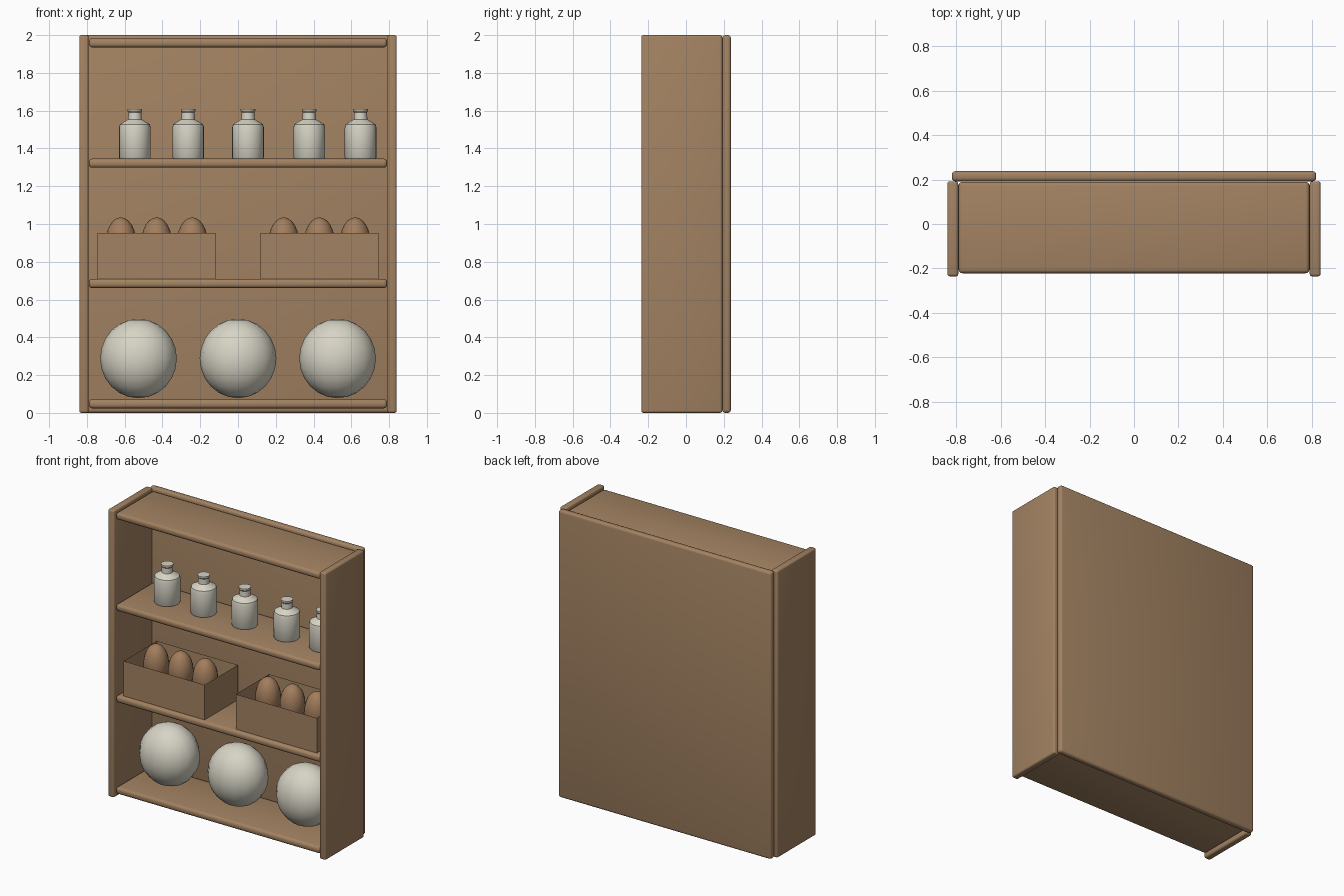
import bpy
import bmesh
import math

cube = bpy.data.objects.get("Cube")
if cube:
    bpy.data.objects.remove(cube, do_unlink=True)


def material(name, color):
    m = bpy.data.materials.new(name)
    m.use_nodes = True
    m.diffuse_color = (*color, 1)
    m.node_tree.nodes["Principled BSDF"].inputs["Base Color"].default_value = (*color, 1)
    return m


WOOD = material("warm wood", (0.365, 0.225, 0.122))
EGG = material("brown eggshell", (0.365, 0.205, 0.108))
CERAMIC = material("off white ceramic", (0.68, 0.66, 0.56))


def finish(name, bm, mat, angle=None):
    bmesh.ops.recalc_face_normals(bm, faces=bm.faces)
    mesh = bpy.data.meshes.new(name)
    bm.to_mesh(mesh)
    bm.free()
    mesh.materials.append(mat)
    obj = bpy.data.objects.new(name, mesh)
    bpy.context.collection.objects.link(obj)
    if angle:
        bpy.ops.object.select_all(action='DESELECT')
        obj.select_set(True)
        bpy.context.view_layer.objects.active = obj
        bpy.ops.object.shade_smooth_by_angle(angle=math.radians(angle))
    return obj


def box_mesh(x, y, z):
    """Box from (low, high) ranges on each axis."""
    bm = bmesh.new()
    bmesh.ops.create_cube(bm, size=1)
    for v in bm.verts:
        v.co = [r[0] if c < 0 else r[1] for c, r in zip(v.co, (x, y, z))]
    return bm


def board(name, x, y, z, round_edge):
    bm = box_mesh(x, y, z)
    bmesh.ops.bevel(bm, geom=bm.edges[:], offset=round_edge, segments=3,
                    profile=0.5, affect='EDGES')
    return finish(name, bm, WOOD, 40)


def ball(name, center, radii, mat):
    bm = bmesh.new()
    bmesh.ops.create_uvsphere(bm, u_segments=16, v_segments=12, radius=1)
    for v in bm.verts:
        v.co = [c + r * p for c, r, p in zip(center, radii, v.co)]
    return finish(name, bm, mat, 60)


def lathe(name, x, y, z, profile, mat):
    bm = bmesh.new()
    verts = [bm.verts.new((x + r, y, z + h)) for r, h in profile]
    edges = [bm.edges.new(pair) for pair in zip(verts, verts[1:])]
    bmesh.ops.spin(bm, geom=verts + edges, cent=(x, y, 0), axis=(0, 0, 1),
                   angle=math.tau, steps=24)
    bmesh.ops.remove_doubles(bm, verts=bm.verts, dist=0.0005)
    return finish(name, bm, mat, 35)


def crate(name, x, y, z, wall):
    """Open-topped box with thin walls."""
    bm = box_mesh(x, y, z)
    top = max(bm.faces, key=lambda f: f.calc_center_median().z)
    bmesh.ops.inset_region(bm, faces=[top], thickness=wall)
    for v in top.verts:
        v.co.z = z[0] + wall
    return finish(name, bm, WOOD)


# Cabinet carcass
board("back_panel", (-0.82, 0.82), (0.192, 0.238), (0, 2), 0.016)
for side, sign in (("left", 1), ("right", -1)):
    xs = sorted((sign * 0.791, sign * 0.84))
    board(side + "_side_panel", xs, (-0.236, 0.192), (0, 2), 0.012)
for name, z in (("bottom_shelf", 0.024), ("lower_shelf", 0.661),
                ("upper_shelf", 1.298), ("top_shelf", 1.935)):
    board(name, (-0.79, 0.79), (-0.222, 0.19), (z, z + 0.048), 0.018)

# Rounded vessels on the bottom shelf
for i, x in enumerate((-0.527, 0, 0.527)):
    ball(f"round_vessel_{i + 1}", (x, 0, 0.288), (0.203, 0.175, 0.21), CERAMIC)

# Crates of eggs on the lower shelf
for side, sign in (("left", 1), ("right", -1)):
    xs = sorted((sign * 0.12, sign * 0.744))
    crate(side + "_crate", xs, (-0.195, 0.17), (0.709, 0.952), 0.014)
    for i in range(3):
        x = sign * (0.242 + 0.189 * i)
        ball(f"{side}_egg_{i + 1}", (x, -0.015, 0.9), (0.082, 0.082, 0.135), EGG)

# Bottles on the upper shelf
BOTTLE = [(0, 0), (0.08, 0), (0.084, 0.006), (0.084, 0.165), (0.079, 0.182),
          (0.036, 0.208), (0.034, 0.245), (0.039, 0.252), (0.039, 0.264), (0, 0.264)]
for i, x in enumerate((-0.546, -0.264, 0.053, 0.377, 0.649)):
    lathe(f"bottle_{i + 1}", x, 0, 1.346, BOTTLE, CERAMIC)
